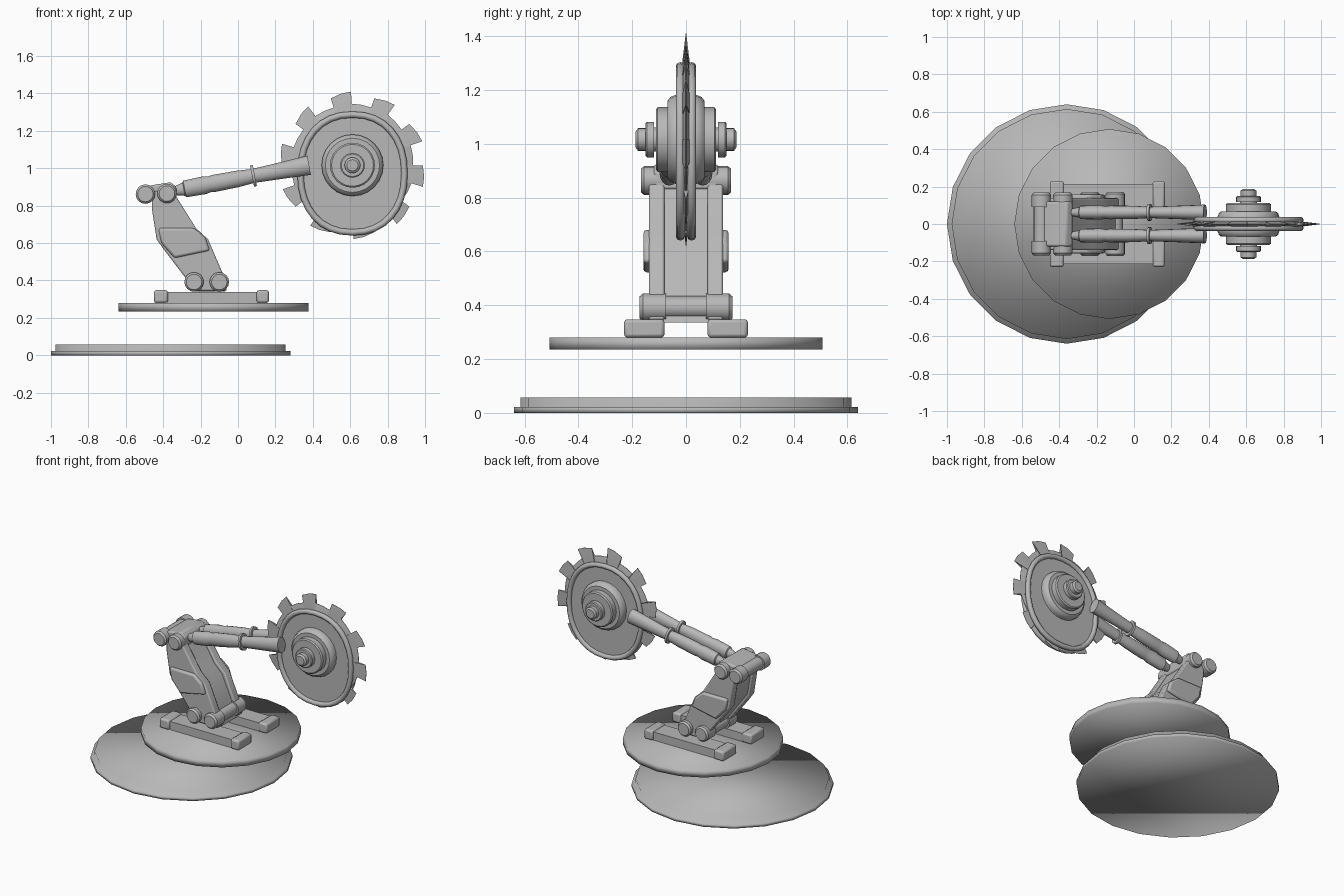
import bpy, bmesh, math
from mathutils import Vector

if "Cube" in bpy.data.objects:
    bpy.data.objects.remove(bpy.data.objects["Cube"])

metal = bpy.data.materials.new("grey_metal")
metal.diffuse_color = (0.48, 0.48, 0.48, 1)
metal.use_nodes = True
metal.node_tree.nodes["Principled BSDF"].inputs["Base Color"].default_value = metal.diffuse_color


def finish(name, bm, angle=35, bevel=0):
    bmesh.ops.recalc_face_normals(bm, faces=bm.faces)
    me = bpy.data.meshes.new(name)
    bm.to_mesh(me)
    bm.free()
    ob = bpy.data.objects.new(name, me)
    bpy.context.collection.objects.link(ob)
    me.materials.append(metal)
    if bevel:
        m = ob.modifiers.new("bevel", 'BEVEL')
        m.width, m.segments, m.limit_method = bevel, 2, 'ANGLE'
    bpy.ops.object.select_all(action='DESELECT')
    ob.select_set(True)
    bpy.context.view_layer.objects.active = ob
    if angle >= 180:
        bpy.ops.object.shade_smooth()
    elif angle:
        bpy.ops.object.shade_smooth_by_angle(angle=math.radians(angle))
    return ob


def loft(name, rings, closed=False, angle=35, bevel=0):
    """Join successive rings of points with quads, capping the ends."""
    bm = bmesh.new()
    vs = [[bm.verts.new(p) for p in r] for r in rings]
    n = len(vs[0])
    pairs = list(zip(vs, vs[1:])) + ([(vs[-1], vs[0])] if closed else [])
    for a, b in pairs:
        for i in range(n):
            j = (i + 1) % n
            bm.faces.new((a[i], a[j], b[j], b[i]))
    if not closed:
        bm.faces.new(vs[0])
        bm.faces.new(vs[-1])
    return finish(name, bm, angle, bevel)


def lathe_y(name, cx, cz, profile, n=24):
    """Turn (y, radius) pairs around an axis along y."""
    ts = [2 * math.pi * i / n for i in range(n)]
    return loft(name, [[(cx + r * math.cos(t), y, cz + r * math.sin(t)) for t in ts]
                       for y, r in profile])


def disc(name, cx, levels, n=20):
    """Horizontal disc from (z, radius) pairs."""
    ts = [2 * math.pi * i / n for i in range(n)]
    return loft(name, [[(cx + r * math.cos(t), r * math.sin(t), z) for t in ts]
                       for z, r in levels], angle=180)


def prism(name, outline, y0, y1, bevel=0):
    """Extrude an (x, z) outline along y."""
    return loft(name, [[(x, y, z) for x, z in outline] for y in (y0, y1)], bevel=bevel)


def box(name, x0, x1, y0, y1, z0, z1, bevel=0):
    return prism(name, [(x0, z0), (x1, z0), (x1, z1), (x0, z1)], y0, y1, bevel)


# Floor base and floating turntable
disc("floor_base", -0.36, [(0, 0.64), (0.022, 0.64), (0.022, 0.615), (0.057, 0.615)])
disc("turntable", -0.132, [(0.235, 0.508), (0.28, 0.508)])

# Pair of rails with end lugs
for s, side in ((-1, "front"), (1, "back")):
    ya, yb = sorted((s * 0.09, s * 0.215))
    box(side + "_rail", -0.38, 0.11, ya, yb, 0.28, 0.338)
    ya, yb = sorted((s * 0.08, s * 0.23))
    box(side + "_rail_lug_left", -0.45, -0.375, ya, yb, 0.28, 0.348, 0.012)
    box(side + "_rail_lug_right", 0.10, 0.165, ya, yb, 0.28, 0.348, 0.012)


# Pivot pins with thicker rounded end caps
def pivot(name, x, z, half, cap, r):
    side = [(cap, r * 0.8), (cap, r), (half - 0.012, r), (half, r * 0.8)]
    lathe_y(name, x, z, [(-y, q) for y, q in reversed(side)] + side, 16)


pivot("lower_pivot_left", -0.235, 0.392, 0.172, 0.075, 0.052)
pivot("lower_pivot_right", -0.10, 0.392, 0.172, 0.075, 0.052)
pivot("upper_pivot_left", -0.495, 0.862, 0.168, 0.09, 0.052)
pivot("upper_pivot_right", -0.38, 0.865, 0.168, 0.09, 0.052)

# Lower arm: core, side plates and bulging side pads
plate = [(-0.27, 0.40), (-0.22, 0.345), (-0.06, 0.345), (-0.065, 0.40), (-0.16, 0.62),
         (-0.225, 0.68), (-0.325, 0.84), (-0.37, 0.90), (-0.46, 0.87), (-0.46, 0.78),
         (-0.435, 0.62), (-0.40, 0.57)]
core = [(-0.25, 0.40), (-0.22, 0.335), (-0.07, 0.335), (-0.085, 0.40), (-0.18, 0.61),
        (-0.24, 0.67), (-0.335, 0.83), (-0.38, 0.89), (-0.445, 0.87), (-0.445, 0.78),
        (-0.42, 0.63)]
prism("lower_arm_core", core, -0.1, 0.1)
pad = [(-0.425, 0.68), (-0.41, 0.60), (-0.34, 0.52), (-0.15, 0.56), (-0.175, 0.63),
       (-0.235, 0.68)]
for s, side in ((-1, "front"), (1, "back")):
    prism(side + "_arm_plate", plate, s * 0.08, s * 0.138, 0.008)
    prism(side + "_arm_pad", pad, s * 0.12, s * 0.158, 0.012)

# Elbow head between the upper pivots
prism("elbow_head", [(-0.49, 0.83), (-0.49, 0.895), (-0.46, 0.91), (-0.36, 0.925),
                     (-0.33, 0.90), (-0.33, 0.83)], -0.12, 0.12, 0.01)

# Twin forearm tubes: pointed tail, sleeve, collar and flared end
steps = [(-0.37, 0.008), (-0.35, 0.02), (-0.29, 0.036), (-0.285, 0.045), (-0.18, 0.048),
         (-0.15, 0.042), (-0.13, 0.046), (0.0, 0.044), (0.075, 0.038), (0.075, 0.057),
         (0.09, 0.057), (0.09, 0.038), (0.22, 0.044), (0.38, 0.052)]
tail = Vector((-0.37, 0, 0.873))
axis = Vector((0.75, 0, 0.143)).normalized()
up = Vector((-axis.z, 0, axis.x))
for s, side in ((-1, "front"), (1, "back")):
    rings = []
    for x, r in steps:
        c = tail + axis * ((x + 0.37) / axis.x) + Vector((0, s * 0.062, 0))
        rings.append([c + up * r * math.sin(t) + Vector((0, 0.8 * r * math.cos(t), 0))
                      for t in (math.pi * i / 8 for i in range(16))])
    loft(side + "_forearm_tube", rings)

# Toothed blade, tapering to a thin edge
CX, CZ = 0.612, 1.016
rim = []
for k in range(10):
    a = 99 - 36 * k
    for d, r in ((9, 0.325), (9, 0.376), (0, 0.388), (-8, 0.394), (-7, 0.33), (-17, 0.327)):
        rim.append((math.radians(a + d), r))


def blade_ring(y, f=None):
    return [(CX + (f or r) * math.cos(t), y, CZ + (f or r) * math.sin(t)) for t, r in rim]


loft("saw_blade", [blade_ring(-0.016, 0.27), blade_ring(-0.001),
                   blade_ring(0.001), blade_ring(0.016, 0.27)], angle=20)


# Oval guard: plate with a raised tube on each face
def oval(t, grow=0.0):
    c, s = math.cos(t), math.sin(t)
    p = 0.9
    return (CX + (0.278 + grow) * math.copysign(abs(c) ** p, c),
            0.972 + (0.315 + grow) * math.copysign(abs(s) ** p, s))


ts = [2 * math.pi * i / 32 for i in range(32)]
loft("guard_plate", [[(x, y, z) for x, z in map(oval, ts)] for y in (-0.02, 0.02)])
for s, side in ((-1, "front"), (1, "back")):
    rings = []
    for t in ts:
        ring = []
        for i in range(8):
            q = math.pi * i / 4
            x, z = oval(t, 0.017 * math.cos(q))
            ring.append((x, s * 0.021 + 0.017 * math.sin(q), z))
        rings.append(ring)
    loft(side + "_guard_tube", rings, closed=True, angle=60)

# Stepped hub and axle on both sides
half = [(0.04, 0.165), (0.058, 0.158), (0.068, 0.145), (0.068, 0.12), (0.105, 0.12),
        (0.112, 0.112), (0.112, 0.045), (0.118, 0.045), (0.118, 0.066), (0.145, 0.066),
        (0.15, 0.06), (0.15, 0.042), (0.178, 0.042), (0.187, 0.03)]
lathe_y("blade_hub", CX, CZ, [(-y, r) for y, r in reversed(half)] + half)
